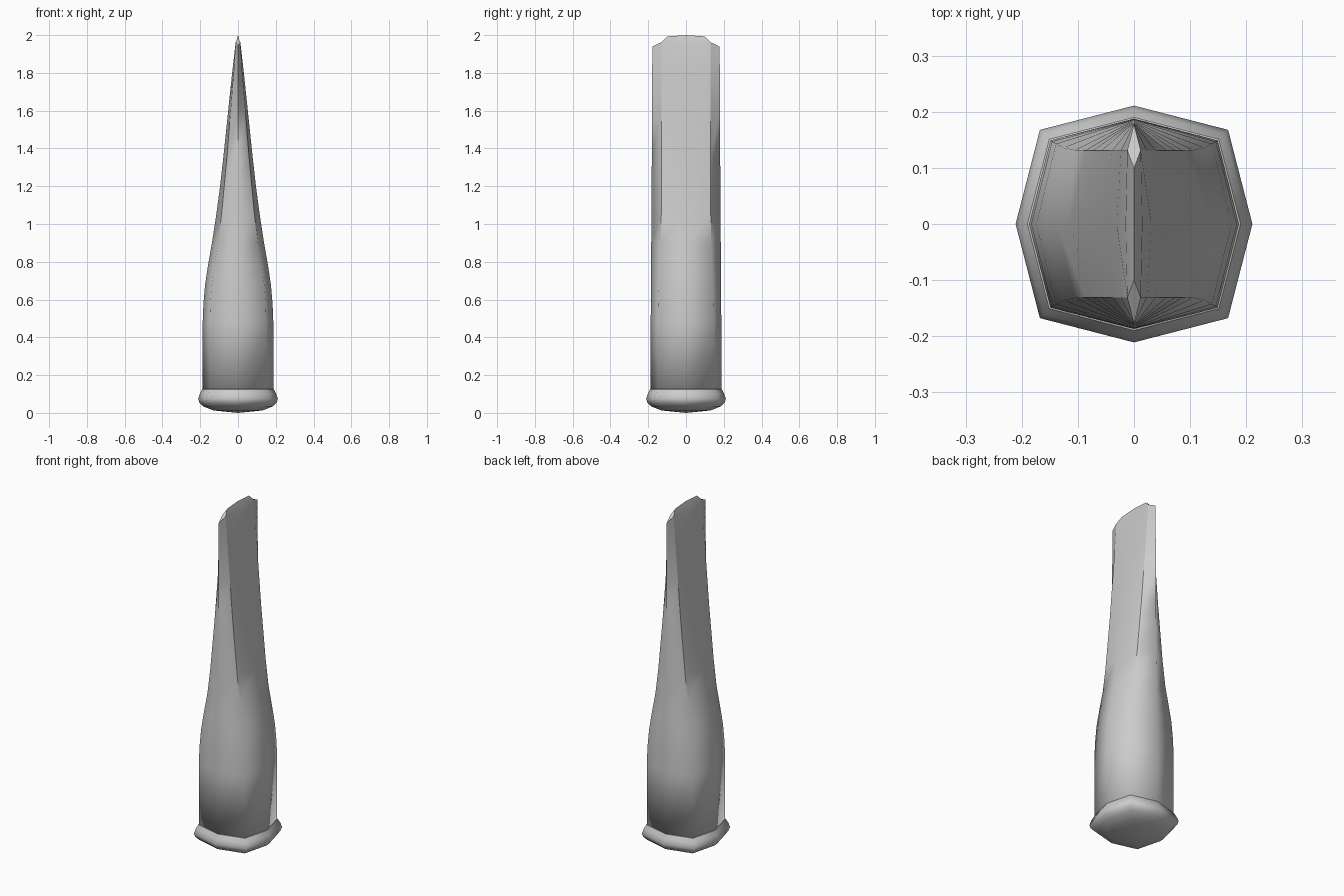
import bpy
import bmesh

cube = bpy.data.objects.get("Cube")
if cube:
    bpy.data.objects.remove(cube)

grey = bpy.data.materials.new("light_grey")
grey.use_nodes = True
grey.diffuse_color = (0.6, 0.6, 0.6, 1)
grey.node_tree.nodes["Principled BSDF"].inputs["Base Color"].default_value = (0.6, 0.6, 0.6, 1)


def octagon(bm, z, side, corner_x, corner_y, front):
    """Ring of eight points: tips on the axes, corners between them."""
    points = [(side, 0), (corner_x, corner_y), (0, front), (-corner_x, corner_y),
              (-side, 0), (-corner_x, -corner_y), (0, -front), (corner_x, -corner_y)]
    return [bm.verts.new((x, y, z)) for x, y in points]


def bridge(bm, low, high):
    for i in range(8):
        j = (i + 1) % 8
        bm.faces.new((low[i], low[j], high[j], high[i]))


def finish(bm, name):
    bmesh.ops.recalc_face_normals(bm, faces=bm.faces)
    for face in bm.faces:
        face.smooth = True
    mesh = bpy.data.meshes.new(name)
    bm.to_mesh(mesh)
    bm.free()
    mesh.materials.append(grey)
    obj = bpy.data.objects.new(name, mesh)
    bpy.context.collection.objects.link(obj)
    return obj


# Rounded collar with a shallow domed underside
bm = bmesh.new()
profile = [(0.13, 0.013), (0.185, 0.035), (0.205, 0.055), (0.211, 0.075),
           (0.203, 0.1), (0.19, 0.125), (0.183, 0.128)]
rings = [octagon(bm, z, r, r * 0.795, r * 0.795, r) for r, z in profile]
for low, high in zip(rings, rings[1:]):
    bridge(bm, low, high)
pole = bm.verts.new((0, 0, 0))
for i in range(8):
    bm.faces.new((pole, rings[0][(i + 1) % 8], rings[0][i]))
bm.faces.new(rings[-1])
for edge in rings[-1][0].link_edges[0].link_faces[0].edges:
    edge.smooth = False
for edge in bm.edges:
    if all(v in rings[-1] or v in rings[-2] for v in edge.verts):
        edge.smooth = False
finish(bm, "collar")

# Shaft: octagonal below, pinched on both sides into a thin blade
# Columns: height, side reach, corner x, corner y, front reach
sections = [
    (0.11, 0.187, 0.149, 0.149, 0.188), (0.48, 0.187, 0.149, 0.149, 0.187),
    (0.58, 0.183, 0.146, 0.147, 0.186), (0.68, 0.174, 0.139, 0.143, 0.186),
    (0.78, 0.159, 0.126, 0.136, 0.185), (0.9, 0.138, 0.105, 0.132, 0.184),
    (1.05, 0.115, 0.087, 0.131, 0.183), (1.2, 0.095, 0.073, 0.131, 0.182),
    (1.36, 0.077, 0.058, 0.131, 0.181), (1.6, 0.052, 0.039, 0.131, 0.18),
    (1.8, 0.031, 0.023, 0.131, 0.179), (1.94, 0.015, 0.012, 0.131, 0.178),
]
bm = bmesh.new()
rings = [octagon(bm, *section) for section in sections]
for low, high in zip(rings, rings[1:]):
    bridge(bm, low, high)
bm.faces.new(rings[0])

# Chisel tip: ridge along y with a small bevelled facet at each end
last = rings[-1]
for i in (1, 3, 5, 7):
    last[i].co.z = 1.962
peak = bm.verts.new((0, 0, 2))
back = bm.verts.new((0, 0.1, 1.993))
front = bm.verts.new((0, -0.1, 1.993))
facets = [bm.faces.new((last[1], last[2], last[3], back)),
          bm.faces.new((last[5], last[6], last[7], front))]
for side, a, b in ((0, 1, 7), (4, 3, 5)):
    bm.faces.new((last[side], last[a], back, peak))
    bm.faces.new((last[side], peak, front, last[b]))

# Crisp edges on the blade corners, end ridges and tip
for i in range(1, 8):
    start = 8 if i in (2, 6) else 5
    if i != 4:
        for low, high in zip(rings[start:], rings[start + 1:]):
            bm.edges.get((low[i], high[i])).smooth = False
for facet in facets:
    for edge in facet.edges:
        edge.smooth = False
for end in (back, front):
    bm.edges.get((peak, end)).smooth = False
finish(bm, "shaft")
